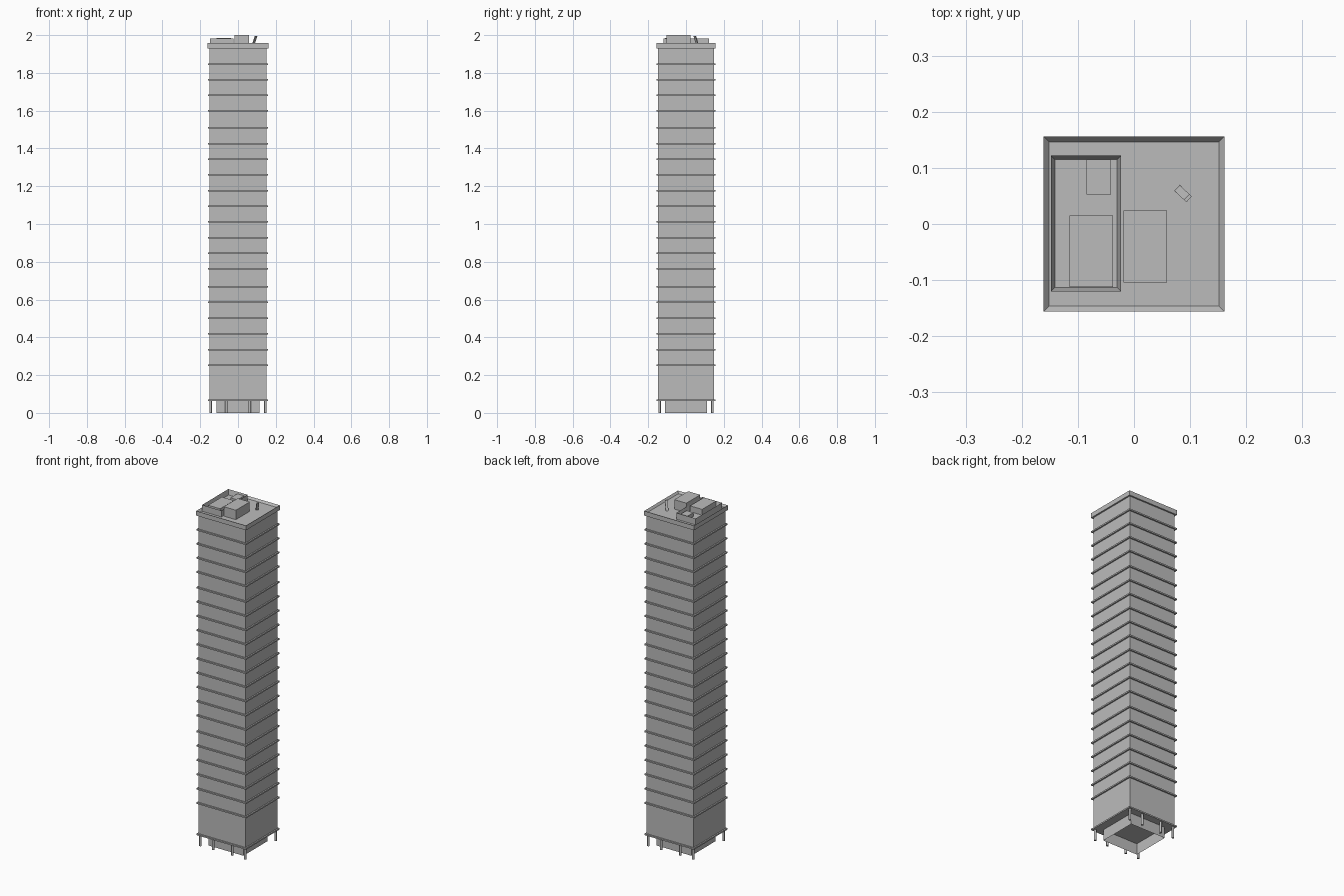
import bpy
import bmesh
from math import atan2
from mathutils import Matrix, Vector

default = bpy.data.objects.get("Cube")
if default:
    bpy.data.objects.remove(default, do_unlink=True)

GREY = (0.5, 0.5, 0.5, 1)
concrete = bpy.data.materials.new("concrete grey")
concrete.use_nodes = True
concrete.diffuse_color = GREY
concrete.node_tree.nodes["Principled BSDF"].inputs["Base Color"].default_value = GREY


def finish(name, bm):
    mesh = bpy.data.meshes.new(name)
    bm.to_mesh(mesh)
    bm.free()
    mesh.materials.append(concrete)
    obj = bpy.data.objects.new(name, mesh)
    bpy.context.collection.objects.link(obj)
    return obj


def new_box(x, y, z):
    """Box spanning the (low, high) ranges on each axis."""
    bm = bmesh.new()
    bmesh.ops.create_cube(bm, size=1)
    for v in bm.verts:
        v.co = [r[0] if c < 0 else r[1] for c, r in zip(v.co, (x, y, z))]
    return bm


def box(name, x, y, z):
    return finish(name, new_box(x, y, z))


def tray(name, x, y, z, wall, floor):
    """Box whose top is inset and sunk to the floor height."""
    bm = new_box(x, y, z)
    top = max(bm.faces, key=lambda f: f.calc_center_median().z)
    bmesh.ops.inset_region(bm, faces=[top], thickness=wall)
    bmesh.ops.translate(bm, verts=top.verts, vec=(0, 0, floor - z[1]))
    return finish(name, bm)


def span(half):
    return (-half, half)


# Tower shaft and thin projecting slabs
SLAB_X, SLAB_Y = span(0.16), span(0.155)
box("tower_shaft", span(0.152), span(0.147), (0.066, 1.935))
box("base_slab", SLAB_X, SLAB_Y, (0.064, 0.072))
for start, count, step in ((0.251, 6, 0.0836), (0.762, 10, 0.083), (1.6, 4, 0.0823)):
    for i in range(count):
        z = start + i * step
        box("floor_slab", SLAB_X, SLAB_Y, (z - 0.004, z + 0.004))

# Roof cap with a parapet
ROOF = 1.945
tray("roof_parapet", span(0.161), span(0.156), (1.93, 1.957), 0.014, ROOF)

# Walled plant enclosure and rooftop units
tray("plant_enclosure", (-0.148, -0.023), (-0.12, 0.122), (ROOF, 1.982), 0.01, 1.952)
box("large_plant_unit", (-0.115, -0.037), (-0.112, 0.015), (1.95, 1.986))
box("small_plant_unit", (-0.085, -0.041), (0.053, 0.115), (1.95, 1.974))
box("lift_housing", (-0.019, 0.059), (-0.104, 0.024), (ROOF, 2.0))

# Leaning roof post
foot, head = Vector((0.079, 0.062, ROOF)), Vector((0.096, 0.046, 1.996))
lean = head - foot
bm = new_box(span(0.003), span(0.007), (0, lean.z))
shear = Matrix.Identity(4)
shear[0][2] = lean.xy.length / lean.z
turn = Matrix.Rotation(atan2(lean.y, lean.x), 4, "Z")
bm.transform(Matrix.Translation(foot) @ turn @ shear)
finish("leaning_post", bm)

# Lobby walls, open underneath
bm = new_box(span(0.113), span(0.112), (0, 0.066))
caps = [f for f in bm.faces if abs(f.normal.z) > 0.5]
bmesh.ops.delete(bm, geom=caps, context="FACES_ONLY")
finish("lobby_walls", bm)

# Ground columns along the front and back
for y in span(0.14):
    for x in (-0.145, -0.062, 0.062, 0.145):
        bm = bmesh.new()
        bmesh.ops.create_cone(bm, cap_ends=True, segments=12,
                              radius1=0.0065, radius2=0.0065, depth=0.066)
        bmesh.ops.translate(bm, verts=bm.verts, vec=(x, y, 0.033))
        column = finish("ground_column", bm)
        for face in column.data.polygons:
            face.use_smooth = abs(face.normal.z) < 0.5
